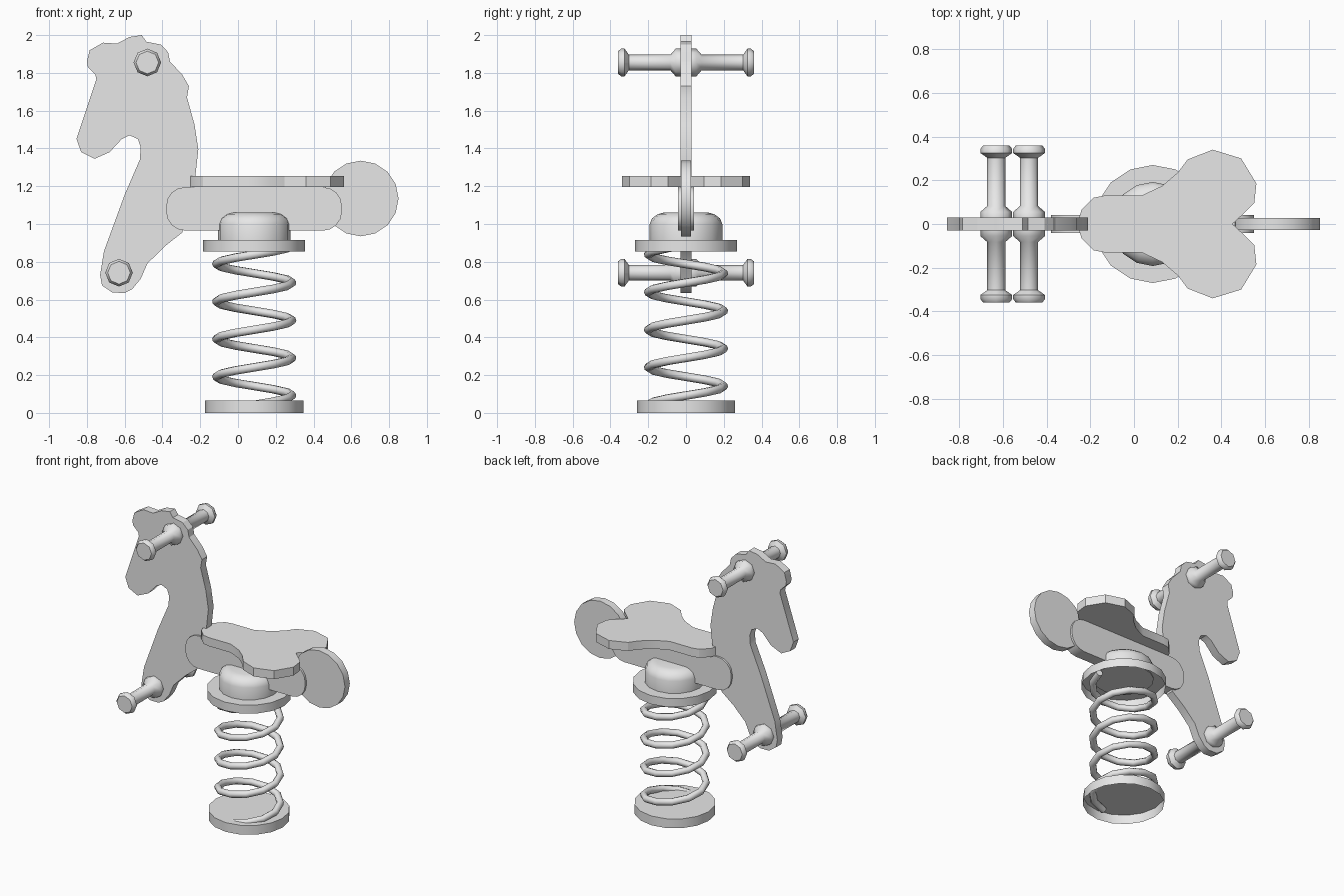
import bpy, bmesh
from math import sin, cos, pi, radians
from mathutils import Vector, Matrix

cube = bpy.data.objects.get("Cube")
if cube:
    bpy.data.objects.remove(cube, do_unlink=True)

grey = bpy.data.materials.new("plain_grey")
grey.use_nodes = True
grey.diffuse_color = (0.8, 0.8, 0.8, 1)
grey.node_tree.nodes["Principled BSDF"].inputs["Base Color"].default_value = (0.8, 0.8, 0.8, 1)


def finish(obj, angle=40):
    """Colour and shade one part."""
    obj.data.materials.clear()
    obj.data.materials.append(grey)
    bpy.ops.object.select_all(action="DESELECT")
    obj.select_set(True)
    bpy.context.view_layer.objects.active = obj
    bpy.ops.object.shade_smooth_by_angle(angle=radians(angle))


def add_mesh(name, bm, angle=40):
    bmesh.ops.recalc_face_normals(bm, faces=bm.faces[:])
    mesh = bpy.data.meshes.new(name)
    bm.to_mesh(mesh)
    bm.free()
    obj = bpy.data.objects.new(name, mesh)
    bpy.context.collection.objects.link(obj)
    finish(obj, angle)
    return obj


def board(name, outline, start, depth):
    """Extrude an outline of 3D points, beginning at the offset start."""
    bm = bmesh.new()
    face = bm.faces.new([bm.verts.new(Vector(p) + start) for p in outline])
    new = bmesh.ops.extrude_face_region(bm, geom=[face], use_keep_orig=True)["geom"]
    bmesh.ops.translate(bm, vec=depth, verts=[v for v in new if isinstance(v, bmesh.types.BMVert)])
    return add_mesh(name, bm, 30)


def upright_board(name, outline, half):
    """Board standing in the xz plane, centred on y = 0."""
    return board(name, [(x, 0, z) for x, z in outline],
                 Vector((0, -half, 0)), Vector((0, 2 * half, 0)))


def lathe(name, profile, sides, centre, along_y=False, bottom=True, angle=40):
    """Spin (radius, height) pairs about z, or about y."""
    bm = bmesh.new()
    rings = [[bm.verts.new((r * cos(2 * pi * i / sides), r * sin(2 * pi * i / sides), h))
              for i in range(sides)] for r, h in profile]
    for a, b in zip(rings, rings[1:]):
        for i in range(sides):
            j = (i + 1) % sides
            bm.faces.new((a[i], a[j], b[j], b[i]))
    bm.faces.new(rings[-1])
    if bottom:
        bm.faces.new(rings[0][::-1])
    turn = Matrix.Rotation(-pi / 2, 4, "X") if along_y else Matrix()
    bm.transform(Matrix.Translation(centre) @ turn)
    return add_mesh(name, bm, angle)


# Spring stack: hollow base, coil, hollow top plate and domed mount
AXIS = 0.086
lathe("base_plate", [(0.26, 0), (0.26, 0.065)], 16, (AXIS, 0, 0), bottom=False)
lathe("top_plate", [(0.27, 0.855), (0.27, 0.915)], 16, (AXIS, 0, 0), bottom=False)
lathe("mount", [(0.192, 0.91), (0.192, 1.0), (0.18, 1.03), (0.15, 1.052), (0.12, 1.06)],
      16, (AXIS, 0, 0))

curve = bpy.data.curves.new("spring", "CURVE")
curve.dimensions = "3D"
curve.bevel_depth = 0.023
curve.bevel_resolution = 2
curve.use_fill_caps = True
path = curve.splines.new("POLY")
first, last, per_turn = -3, 48, 12
path.points.add(last - first)
for point, step in zip(path.points, range(first, last + 1)):
    a = 2 * pi * step / per_turn
    point.co = (AXIS + 0.2 * cos(a), 0.2 * sin(a), 0.092 + 0.199 * step / per_turn, 1)
spring = bpy.data.objects.new("spring", curve)
bpy.context.collection.objects.link(spring)
bpy.ops.object.select_all(action="DESELECT")
spring.select_set(True)
bpy.context.view_layer.objects.active = spring
bpy.ops.object.convert(target="MESH")
finish(bpy.context.view_layer.objects.active, 50)

# Body plank with rounded corners
R = 0.1
corners = [(0.45, 1.095, 0), (-0.28, 1.095, 90), (-0.28, 1.065, 180), (0.45, 1.065, 270)]
plank = [(x + R * cos(radians(s + t)), z + R * sin(radians(s + t)))
         for x, z, s in corners for t in (0, 22.5, 45, 67.5, 90)]
upright_board("body_plank", plank, 0.042)

# Head, neck and front leg cut from one board
head = [(-.80, 1.86), (-.785, 1.92), (-.715, 1.96), (-.64, 1.955), (-.575, 1.99), (-.51, 2.0),
        (-.485, 1.965), (-.41, 1.95), (-.37, 1.91), (-.36, 1.86), (-.295, 1.79), (-.26, 1.73),
        (-.27, 1.67), (-.23, 1.525), (-.21, 1.395), (-.225, 1.26), (-.295, .955), (-.39, .88),
        (-.48, .79), (-.515, .71), (-.56, .655), (-.6, .635), (-.665, .637), (-.72, .675),
        (-.73, .73), (-.71, .855), (-.6, 1.155), (-.52, 1.34), (-.515, 1.405), (-.53, 1.45),
        (-.575, 1.47), (-.615, 1.45), (-.68, 1.38), (-.76, 1.345), (-.83, 1.38), (-.855, 1.45),
        (-.75, 1.765), (-.755, 1.79), (-.795, 1.83)]
upright_board("head_and_leg", head, 0.029)

# Round tail board
upright_board("tail", [(0.65 + 0.2 * cos(pi * i / 8), 1.135 + 0.2 * sin(pi * i / 8))
                       for i in range(16)], 0.027)

# Saddle-shaped seat, mirrored across y
half = [(-.24, .065), (-.185, .12), (-.135, .13), (.035, .13), (.13, .175), (.2, .235),
        (.245, .295), (.36, .34), (.49, .3), (.56, .185), (.55, .095), (.51, .055)]
seat = [(-.26, 0)] + half + [(.45, 0)] + [(x, -y) for x, y in reversed(half)]
board("seat", [(x, y, 0) for x, y in seat], Vector((0, 0, 1.195)), Vector((0, 0, 0.06)))

# Hand grips and foot pegs: one turned bar through the board each
bar = [(.073, .025), (.073, .055), (.042, .082), (.042, .303), (.073, .325), (.073, .343), (.06, .36)]
bar = [(r, -h) for r, h in reversed(bar)] + bar
for name, x, z in (("hand_grips", -.48, 1.855), ("foot_pegs", -.63, .742)):
    lathe(name, bar, 8, (x, 0, z), along_y=True, angle=50)
